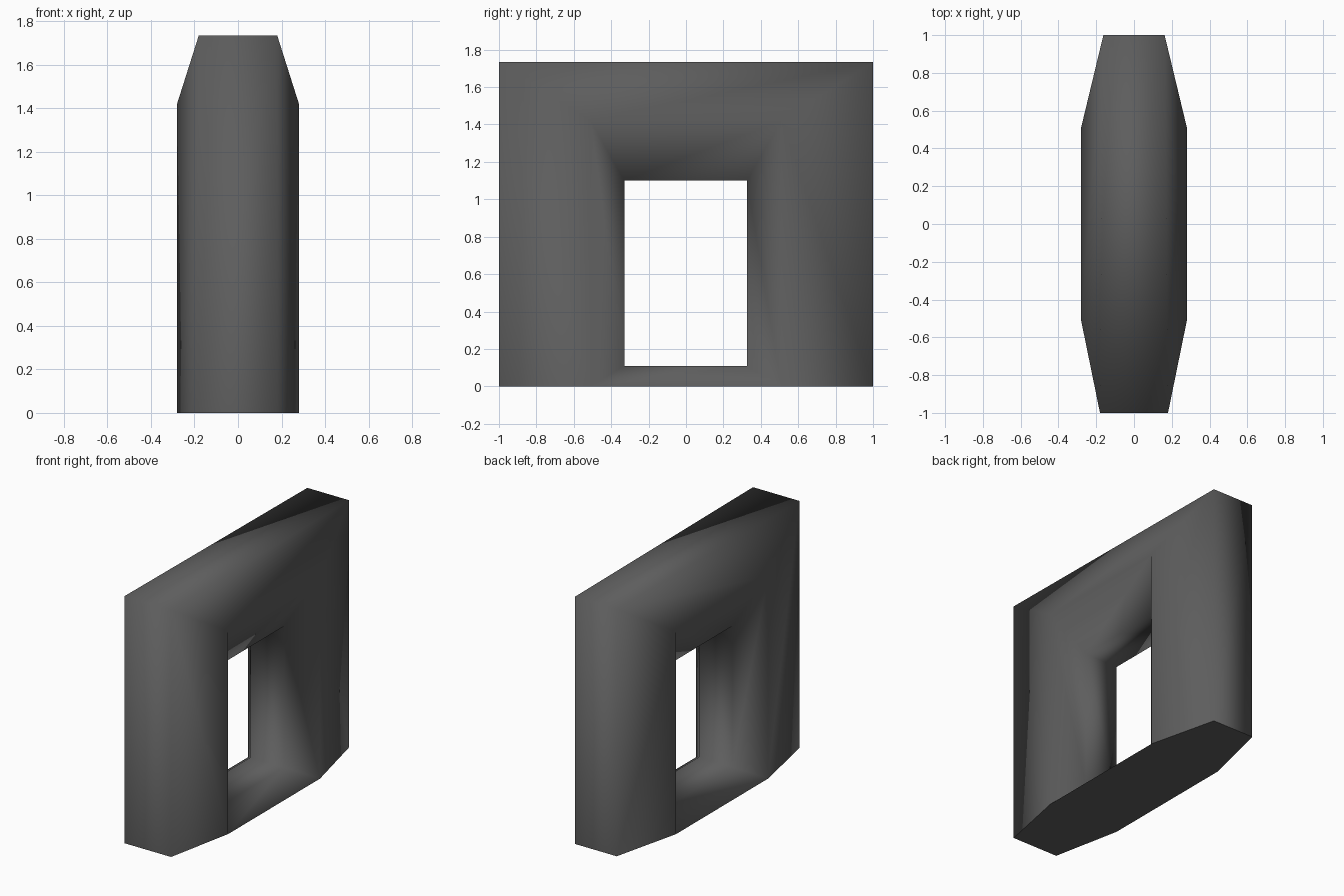
import bpy
import bmesh

# Remove the default cube if present
cube = bpy.data.objects.get("Cube")
if cube:
    bpy.data.objects.remove(cube, do_unlink=True)

# Dark stone material
stone = bpy.data.materials.new("dark_grey_stone")
stone.use_nodes = True
colour = (0.11, 0.11, 0.11, 1)
stone.diffuse_color = colour
shader = stone.node_tree.nodes["Principled BSDF"]
shader.inputs["Base Color"].default_value = colour
shader.inputs["Roughness"].default_value = 0.8

bm = bmesh.new()


def ring(side, front, back, bottom, top, front_width, back_width):
    """Four corners of one rectangular loop on one side of the doorway."""
    corners = ((front, bottom), (back, bottom), (back, top), (front, top))
    return [bm.verts.new((side * (front_width if y < 0 else back_width), y, z))
            for y, z in corners]


def bridge(a, b):
    """Join two loops with quads."""
    return [bm.faces.new((a[i], a[j], b[j], b[i]))
            for i, j in ((0, 1), (1, 2), (2, 3), (3, 0))
            if not (a[i].co.z == 0 and a[j].co.z == 0 and b[i].co.z == 0)]


# Outer edge, raised ridge and doorway edge, mirrored on both sides
loops = {}
for side in (1, -1):
    loops[side] = [
        ring(side, -1, 1, 0, 1.735, 0.18, 0.162),
        ring(side, -0.51, 0.51, 0, 1.42, 0.28, 0.28),
        ring(side, -0.33, 0.325, 0.11, 1.1, 0.13, 0.13),
    ]
    outer, ridge, opening = loops[side]
    bridge(outer, ridge)
    bridge(ridge, opening)

# Outer ends and top, then the lining of the doorway
bridge(loops[1][0], loops[-1][0])
bridge(loops[1][2], loops[-1][2])

# Flat base closing the eight ground corners
(lo, lr, _), (ro, rr, _) = loops[1], loops[-1]
base = bm.faces.new((lo[0], lr[0], lr[1], lo[1], ro[1], rr[1], rr[0], ro[0]))

bmesh.ops.recalc_face_normals(bm, faces=bm.faces[:])
for face in bm.faces:
    face.smooth = True
base.smooth = False
for edge in base.edges:
    edge.smooth = False

mesh = bpy.data.meshes.new("doorway_frame")
bm.to_mesh(mesh)
bm.free()
mesh.materials.append(stone)
frame = bpy.data.objects.new("doorway_frame", mesh)
bpy.context.collection.objects.link(frame)
